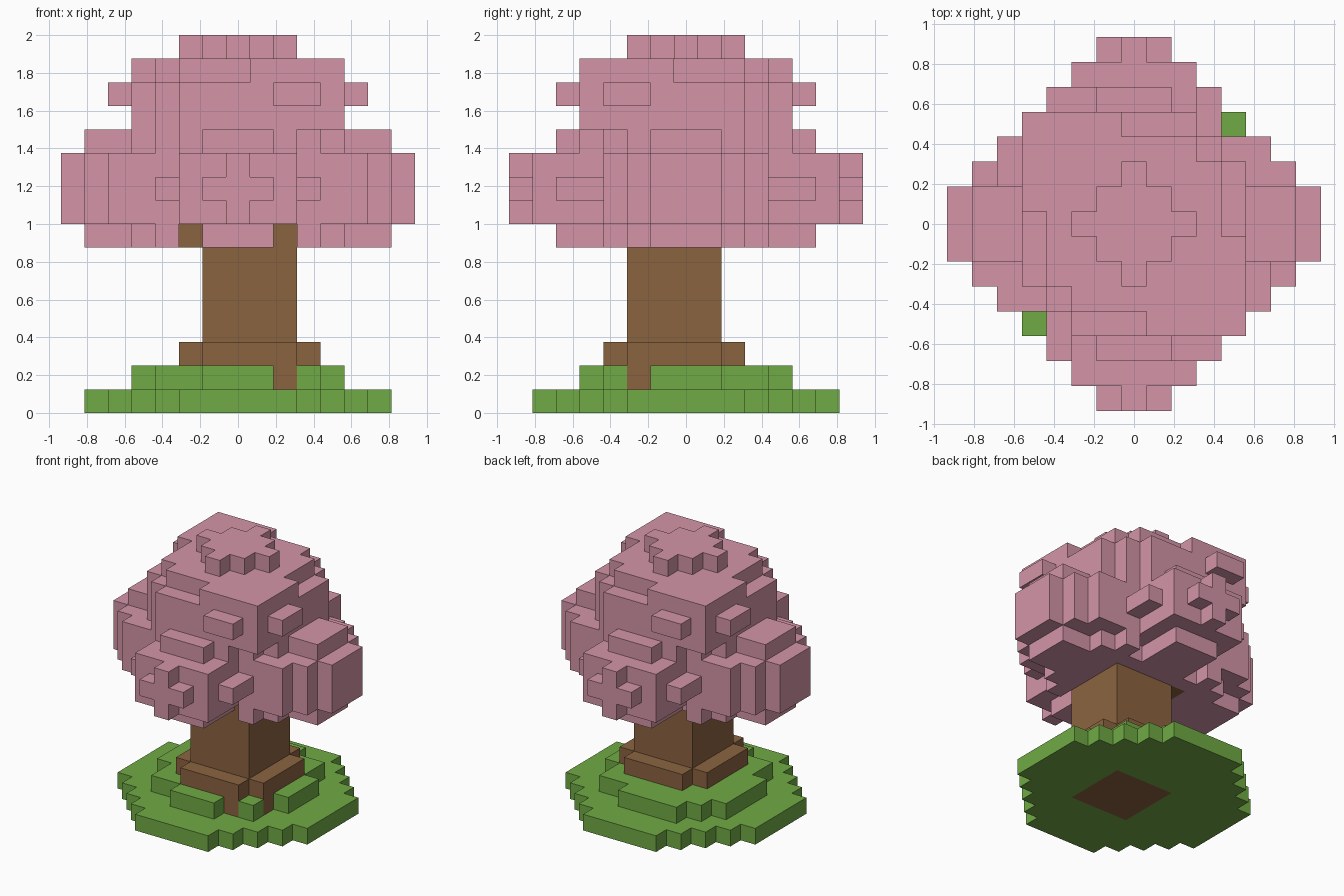
import bpy, bmesh
from mathutils import Vector

if "Cube" in bpy.data.objects:
    bpy.data.objects.remove(bpy.data.objects["Cube"])

V = 0.125  # one block


def box(i0, i1, j0, j1, k0, k1):
    """Cells of an inclusive block range."""
    return {(i, j, k) for i in range(i0, i1 + 1)
            for j in range(j0, j1 + 1) for k in range(k0, k1 + 1)}


def disc(size, diagonal, k0, k1):
    """Octagonal slab: a square with its corners stepped off."""
    return {c for c in box(-size, size, -size, size, k0, k1)
            if abs(c[0]) + abs(c[1]) <= diagonal}


def turned(cells):
    """Add the copy turned half way round the z axis."""
    return cells | {(-i, -j, k) for i, j, k in cells}


# trunk with stepped roots and a short branch stub
trunk = box(-1, 2, -2, 1, 0, 7)
trunk |= box(-2, 3, -2, 1, 2, 2) | box(-1, 2, -3, 2, 2, 2)
trunk |= {(2, -3, 1), (3, -2, 1)} | box(-2, -2, -2, 1, 7, 7)

# grass mound in two tiers
grass = disc(6, 8, 0, 0) | disc(4, 6, 1, 1)
grass -= turned({(2, -4, 1), (4, -2, 1), (2, 4, 1), (4, 2, 1)})
grass |= turned({(-2, 4, 1), (-4, 2, 1)}) & {(-2, 4, 1), (-4, 2, 1)}
grass -= trunk

# crown: top cap and the swirled tier below it
crown = disc(2, 2, 15, 15)
crown |= {c for c in box(-3, 3, -3, 3, 14, 14) if abs(c[0] + c[1]) < 6}
crown |= turned(box(1, 4, -4, -4, 14, 14) | box(4, 4, -4, -1, 14, 14))
# upper block with two cut corners and small leaf bumps
crown |= {c for c in box(-4, 4, -4, 4, 12, 13) if abs(c[0] + c[1]) < 7}
crown |= turned(box(2, 3, -5, -5, 13, 13) | box(5, 5, -3, -2, 13, 13))
# shoulder tier
crown |= disc(4, 6, 11, 11)
crown |= box(-1, 1, -5, 5, 11, 11) | box(-6, 6, -1, 1, 11, 11)
# four lobes
crown |= box(-3, 3, -3, 3, 8, 10) | box(-2, 2, -6, 6, 8, 10)
for reach, half in ((5, 3), (6, 2), (7, 1)):
    crown |= box(-reach, reach, -half, half, 8, 10)
crown |= box(0, 0, -7, 7, 8, 10) | box(-1, 1, -7, 7, 9, 9)
crown |= box(-3, 3, -5, 5, 9, 9)
# underside of the lobes
under = disc(4, 6, 7, 7) | box(-1, 1, -5, 5, 7, 7) | box(-6, 6, -1, 1, 7, 7)
crown |= {c for c in under if not (abs(c[0]) == 2 and abs(c[1]) >= 3)}
crown -= trunk

solid = trunk | grass | crown
AXES = [Vector(a) for a in ((1, 0, 0), (0, 1, 0), (0, 0, 1))]


def build(name, cells, color):
    """Mesh only the block faces that can be seen, then merge flat areas."""
    bm = bmesh.new()
    for c in sorted(cells):
        centre = Vector(c) + Vector((0, 0, 0.5))
        for a in range(3):
            for s in (1, -1):
                n = AXES[a] * s
                if tuple(int(q) for q in Vector(c) + n) in solid:
                    continue
                u, w = AXES[(a + 1) % 3], AXES[(a + 2) % 3] * s
                bm.faces.new([bm.verts.new((centre + (n + u * p + w * q) / 2) * V)
                              for p, q in ((-1, -1), (1, -1), (1, 1), (-1, 1))])
    bmesh.ops.remove_doubles(bm, verts=bm.verts, dist=0.001)
    bmesh.ops.dissolve_limit(bm, angle_limit=0.02, verts=bm.verts, edges=bm.edges)
    mesh = bpy.data.meshes.new(name)
    bm.to_mesh(mesh)
    bm.free()
    mat = bpy.data.materials.new(name + "_colour")
    mat.diffuse_color = color
    mat.use_nodes = True
    mat.node_tree.nodes["Principled BSDF"].inputs["Base Color"].default_value = mat.diffuse_color
    mesh.materials.append(mat)
    bpy.context.collection.objects.link(bpy.data.objects.new(name, mesh))


build("trunk", trunk, (0.26, 0.127, 0.051, 1))
build("grass_mound", grass, (0.16, 0.40, 0.058, 1))
build("leaf_crown", crown, (0.66, 0.30, 0.39, 1))
